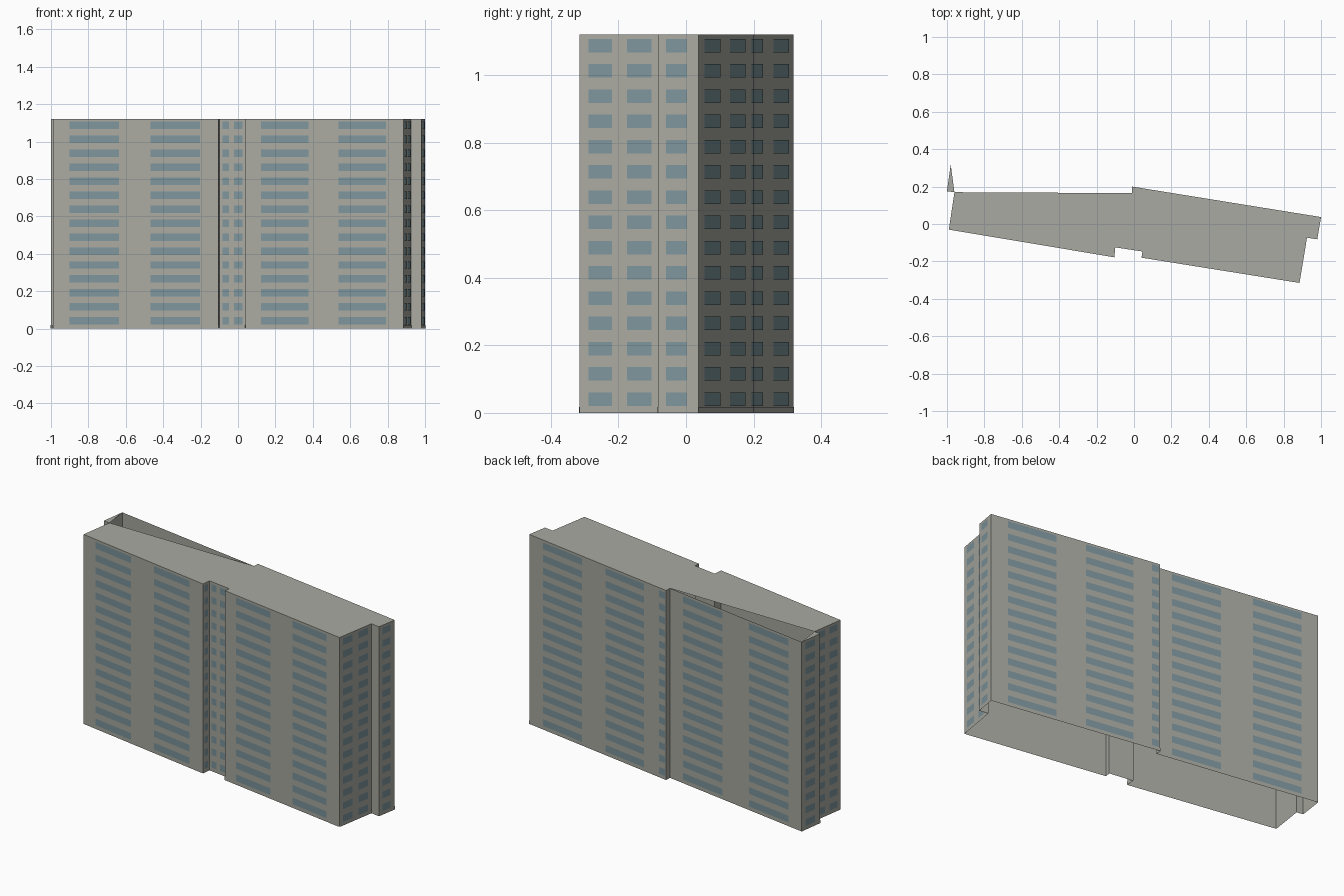
import bpy
from mathutils import Vector

cube = bpy.data.objects.get("Cube")
if cube:
    bpy.data.objects.remove(cube)

HEIGHT = 1.12
FLOORS = 15
STEP = 0.0747


def material(name, colour):
    mat = bpy.data.materials.new(name)
    mat.use_nodes = True
    mat.diffuse_color = colour
    mat.node_tree.nodes["Principled BSDF"].inputs["Base Color"].default_value = colour
    return mat


concrete = material("warm grey concrete", (0.40, 0.40, 0.36, 1))
glass = material("blue grey glass", (0.205, 0.30, 0.335, 1))


def build(name, faces, mat):
    """Make one object from a list of polygons."""
    verts, polys = [], []
    for face in faces:
        polys.append(range(len(verts), len(verts) + len(face)))
        verts.extend(face)
    mesh = bpy.data.meshes.new(name)
    mesh.from_pydata(verts, [], [list(p) for p in polys])
    mesh.materials.append(mat)
    obj = bpy.data.objects.new(name, mesh)
    bpy.context.collection.objects.link(obj)
    return obj


def panel(a, b, f0, f1, z0, z1, out=0.0):
    """Upright rectangle along part of the wall a-b, pushed outward."""
    a, b = Vector(a), Vector(b)
    run = b - a
    push = Vector((run.y, -run.x)).normalized() * out
    p, q = a + run * f0 + push, a + run * f1 + push
    return [(p.x, p.y, z0), (q.x, q.y, z0), (q.x, q.y, z1), (p.x, p.y, z1)]


# Footprint corner, name of the wall that starts there, window spans along it
wide = [(0.10, 0.40), (0.59, 0.89)]
end = [(0.11, 0.40), (0.58, 0.88)]
single = [(0.20, 0.72)]
plan = [
    ((-0.99, -0.03), "front_left_wall", wide),
    ((-0.105, -0.178), "recess_left_return", [(0.25, 0.75)]),
    ((-0.10, -0.125), "recess_wall", [(0.12, 0.36), (0.55, 0.86)]),
    ((0.045, -0.147), "recess_right_return", []),
    ((0.04, -0.18), "front_right_wall", wide),
    ((0.885, -0.315), "right_end_wall", end),
    ((0.925, -0.073), "right_step", []),
    ((0.98, -0.082), "right_rear_end_wall", single),
    ((1.0, 0.037), "back_right_wall", [(0.10, 0.387), (0.56, 0.84), (0.95, 0.993)]),
    ((-0.01, 0.20), "back_step", []),
    ((-0.01, 0.165), "back_left_wall", [(0.10, 0.40), (0.60, 0.90)]),
    ((-0.98, 0.318), "left_rear_end_wall", single),
    ((-1.0, 0.175), "left_step", []),
    ((-0.96, 0.17), "left_end_wall", end),
]
corners = [p[0] for p in plan]

# Walls, base skirting and rows of windows
skirt = []
for i, (a, name, spans) in enumerate(plan):
    b = corners[(i + 1) % len(corners)]
    build(name, [panel(a, b, 0, 1, 0, HEIGHT)], concrete)
    skirt.append(panel(a, b, 0, 1, 0, 0.018, 0.002))
    panes = [panel(a, b, f0, f1, 0.021 + STEP * k, 0.061 + STEP * k, 0.0015)
             for k in range(FLOORS) for f0, f1 in spans]
    if panes:
        build(name.replace("wall", "windows"), panes, glass)
build("base_skirting", skirt, concrete)


# Flat roof, open over the wedge behind the back left wall
def at_roof(points):
    return [(x, y, HEIGHT) for x, y in points]


build("main_roof", [at_roof(corners[:11] + corners[13:])], concrete)
build("corner_roof", [at_roof([corners[13], corners[11], corners[12]])], concrete)
